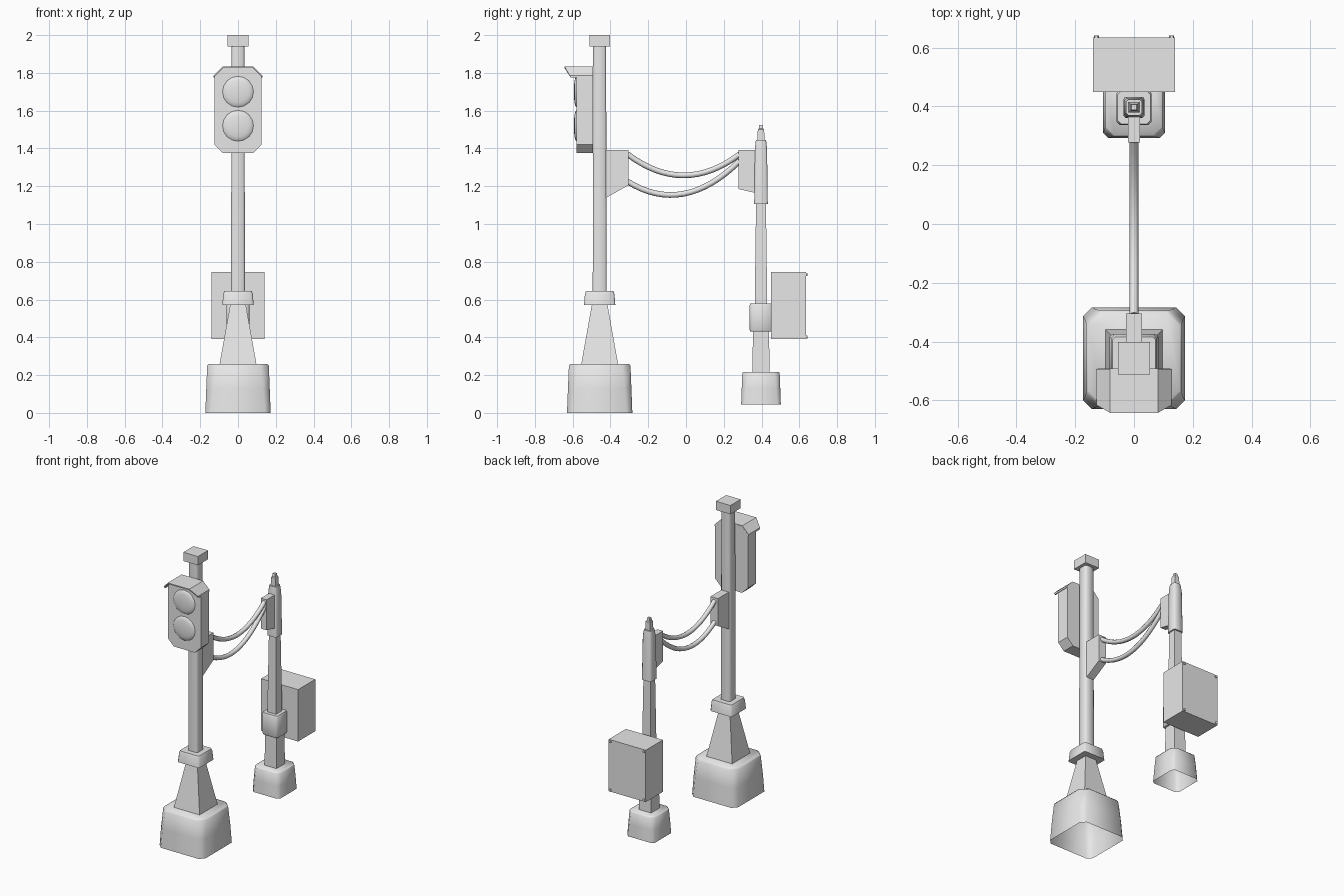
import bpy, bmesh, math
from mathutils import Matrix

cube = bpy.data.objects.get("Cube")
if cube:
    bpy.data.objects.remove(cube, do_unlink=True)

grey = bpy.data.materials.new("plain grey")
grey.use_nodes = True
grey.diffuse_color = (0.8, 0.8, 0.8, 1)
grey.node_tree.nodes["Principled BSDF"].inputs["Base Color"].default_value = (0.8, 0.8, 0.8, 1)

FRONT, REAR = -0.457, 0.397   # y of the two posts


def finish(name, bm, smooth=None):
    bmesh.ops.recalc_face_normals(bm, faces=bm.faces)
    mesh = bpy.data.meshes.new(name)
    bm.to_mesh(mesh)
    bm.free()
    mesh.materials.append(grey)
    ob = bpy.data.objects.new(name, mesh)
    bpy.context.collection.objects.link(ob)
    if smooth:
        bpy.ops.object.select_all(action='DESELECT')
        ob.select_set(True)
        bpy.context.view_layer.objects.active = ob
        bpy.ops.object.shade_smooth_by_angle(angle=math.radians(smooth))
    return ob


def section(half, cut):
    """Square outline, with cut corners if cut is above zero."""
    if not cut:
        return [(half, half), (-half, half), (-half, -half), (half, -half)]
    k = half - cut
    return [(half, k), (k, half), (-k, half), (-half, k),
            (-half, -k), (-k, -half), (k, -half), (half, -k)]


def post(name, y, levels, smooth=None, open_bottom=False):
    """Loft square sections given as (z, half width, corner cut)."""
    bm = bmesh.new()
    rings = [[bm.verts.new((px, y + py, z)) for px, py in section(half, cut)]
             for z, half, cut in levels]
    n = len(rings[0])
    for low, high in zip(rings, rings[1:]):
        for i in range(n):
            j = (i + 1) % n
            bm.faces.new((low[i], low[j], high[j], high[i]))
    bm.faces.new(rings[-1])
    if not open_bottom:
        bm.faces.new(rings[0][::-1])
    return finish(name, bm, smooth)


def prism(name, outline, axis, start, end, smooth=None):
    """Extrude an outline: (y, z) along x, or (x, z) along y."""
    bm = bmesh.new()

    def ring(d):
        return [bm.verts.new((d, a, b) if axis == 'x' else (a, d, b)) for a, b in outline]
    one, two = ring(start), ring(end)
    bm.faces.new(one)
    bm.faces.new(two[::-1])
    for i in range(len(one)):
        j = (i + 1) % len(one)
        bm.faces.new((one[i], one[j], two[j], two[i]))
    return finish(name, bm, smooth)


def rect(a0, a1, b0, b1):
    return [(a0, b0), (a1, b0), (a1, b1), (a0, b1)]


# Signal post
post("signal_base", FRONT, [(0, 0.173, 0.03), (0.13, 0.168, 0.035),
                            (0.25, 0.163, 0.045), (0.26, 0.155, 0.045)], 50, True)
post("signal_cone", FRONT, [(0.255, 0.098, 0), (0.58, 0.04, 0)])
post("signal_collar", FRONT, [(0.57, 0.083, 0.01), (0.63, 0.078, 0.01),
                              (0.645, 0.073, 0.01)], 50)
post("signal_pole", FRONT, [(0.6, 0.037, 0.009), (1.95, 0.034, 0.009)], 50)
post("signal_cap", FRONT, [(1.94, 0.055, 0), (2.0, 0.055, 0)])

# Signal head with cut corners
W, K, LOW, HIGH = 0.125, 0.045, 1.375, 1.83
head = [(W, LOW + K), (W, HIGH - K), (W - K, HIGH), (K - W, HIGH),
        (-W, HIGH - K), (-W, LOW + K), (K - W, LOW), (W - K, LOW)]
prism("signal_head", head, 'y', -0.58, -0.492)

# Shallow domed lenses
for name, z in (("upper_lens", 1.7), ("lower_lens", 1.52)):
    bm = bmesh.new()
    bmesh.ops.create_uvsphere(bm, u_segments=16, v_segments=8, radius=1)
    bmesh.ops.delete(bm, geom=[v for v in bm.verts if v.co.z < -0.01], context='VERTS')
    bm.transform(Matrix.Translation((0, -0.58, z)) @ Matrix.Rotation(math.pi / 2, 4, 'X')
                 @ Matrix.Diagonal((0.082, 0.082, 0.014, 1)))
    finish(name, bm, 40)

# Hood following the head's top, with a raked front edge
bm = bmesh.new()
rim = [(W, 1.775), (W, HIGH - K), (W - K, HIGH)]
rim = rim + [(-x, z) for x, z in reversed(rim)]
back = [bm.verts.new((x, -0.493, z)) for x, z in rim]
lip = [bm.verts.new((x, -0.61 - 0.6 * (z - 1.775), z)) for x, z in rim]
for i in range(len(rim) - 1):
    bm.faces.new((back[i], back[i + 1], lip[i + 1], lip[i]))
hood = finish("signal_hood", bm)
thick = hood.modifiers.new("thickness", 'SOLIDIFY')
thick.thickness = 0.008
thick.offset = 0

# Cable brackets
prism("signal_bracket", [(-0.43, 1.135), (-0.305, 1.205), (-0.305, 1.393), (-0.43, 1.393)],
      'x', -0.028, 0.028)
prism("rear_bracket", [(0.278, 1.185), (0.375, 1.163), (0.375, 1.393), (0.278, 1.393)],
      'x', -0.021, 0.021)

# Sagging cables
for name, z0, mid, z1 in (("upper_cable", 1.37, 1.145, 1.37),
                          ("lower_cable", 1.225, 1.04, 1.335)):
    bm = bmesh.new()
    rings, steps, sides, radius = [], 16, 8, 0.015
    for s in range(steps + 1):
        t = s / steps
        y = -0.31 + 0.595 * t
        z = (1 - t) ** 2 * z0 + 2 * t * (1 - t) * mid + t * t * z1
        slope = math.atan2(2 * (1 - t) * (mid - z0) + 2 * t * (z1 - mid), 0.595)
        ring = []
        for i in range(sides):
            a = 2 * math.pi * i / sides
            u = radius * math.sin(a)
            ring.append(bm.verts.new((radius * math.cos(a), y - u * math.sin(slope),
                                      z + u * math.cos(slope))))
        rings.append(ring)
    for a, b in zip(rings, rings[1:]):
        for i in range(sides):
            j = (i + 1) % sides
            bm.faces.new((a[i], a[j], b[j], b[i]))
    bm.faces.new(rings[0])
    bm.faces.new(rings[-1])
    finish(name, bm, 50)

# Rear post
post("rear_base", REAR, [(0.045, 0.105, 0.018), (0.13, 0.102, 0.022),
                         (0.21, 0.099, 0.028), (0.217, 0.094, 0.028)], 50, True)
post("rear_pole", REAR, [(0.21, 0.046, 0), (0.5, 0.041, 0), (0.501, 0.034, 0), (1.12, 0.026, 0)])
post("rear_clamp", REAR, [(0.43, 0.056, 0.012), (0.44, 0.06, 0.012),
                          (0.57, 0.06, 0.012), (0.58, 0.056, 0.012)], 50)
post("rear_sleeve", REAR, [(1.105, 0.036, 0.008), (1.4, 0.032, 0.008), (1.445, 0.027, 0.008)], 50)
post("rear_finial", REAR, [(1.44, 0.018, 0), (1.5, 0.017, 0), (1.505, 0.012, 0), (1.525, 0.009, 0)])

# Control box with corner bolts on its back
prism("control_box", rect(-0.14, 0.14, 0.39, 0.745), 'y', 0.45, 0.635)
for x in (-0.128, 0.128):
    for z in (0.402, 0.733):
        hexagon = [(x + 0.009 * math.cos(i * math.pi / 3), z + 0.009 * math.sin(i * math.pi / 3))
                   for i in range(6)]
        prism("box_bolt", hexagon, 'y', 0.633, 0.642)
